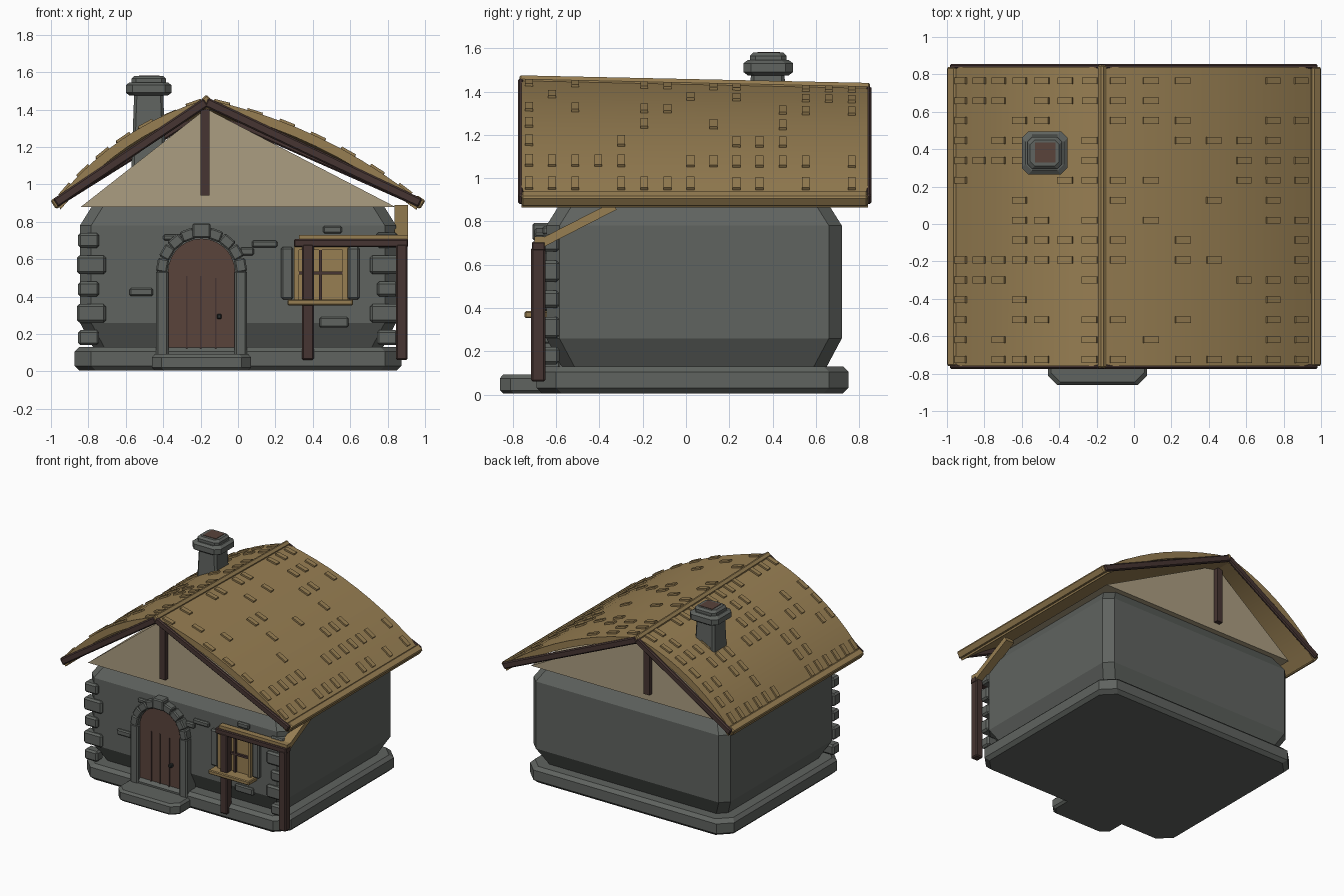
import bpy, bmesh, math, random
from mathutils import Vector, Matrix

random.seed(4)
if "Cube" in bpy.data.objects:
    bpy.data.objects.remove(bpy.data.objects["Cube"])


def material(name, r, g, b):
    m = bpy.data.materials.new(name)
    m.diffuse_color = (r, g, b, 1)
    m.use_nodes = True
    m.node_tree.nodes["Principled BSDF"].inputs["Base Color"].default_value = (r, g, b, 1)
    return m


STONE = material("grey stone", 0.115, 0.125, 0.115)
THATCH = material("golden wood", 0.31, 0.21, 0.085)
TIMBER = material("dark timber", 0.062, 0.036, 0.032)
DOOR = material("brown door", 0.1, 0.056, 0.044)
PLASTER = material("beige plaster", 0.41, 0.34, 0.22)
IRON = material("dark iron", 0.03, 0.035, 0.035)


def finish(name, bm, mat):
    bmesh.ops.recalc_face_normals(bm, faces=bm.faces)
    me = bpy.data.meshes.new(name)
    bm.to_mesh(me)
    bm.free()
    me.materials.append(mat)
    ob = bpy.data.objects.new(name, me)
    bpy.context.collection.objects.link(ob)
    return ob


def add_box(bm, matrix, bevel=0):
    new = bmesh.ops.create_cube(bm, size=1, matrix=matrix)["verts"]
    if bevel:
        edges = {e for v in new for e in v.link_edges}
        bmesh.ops.bevel(bm, geom=list(edges), offset=bevel, segments=1, affect='EDGES')


def boxes(name, mat, spans, bevel=0):
    """Boxes given as (x0, x1, y0, y1, z0, z1)."""
    bm = bmesh.new()
    for x0, x1, y0, y1, z0, z1 in spans:
        add_box(bm, Matrix.Translation(((x0 + x1) / 2, (y0 + y1) / 2, (z0 + z1) / 2))
                @ Matrix.Diagonal((x1 - x0, y1 - y0, z1 - z0, 1)), bevel)
    return finish(name, bm, mat)


def frame(centre, along, up, size):
    """Matrix for a box whose x axis runs along a direction."""
    x = along.normalized()
    y = up.cross(x).normalized()
    z = x.cross(y)
    rot = Matrix((x, y, z)).transposed().to_4x4()
    return Matrix.Translation(centre) @ rot @ Matrix.Diagonal((*size, 1))


def beam(name, mat, p, q, width, height, up=Vector((0, 0, 1)), bevel=0.008):
    p, q = Vector(p), Vector(q)
    bm = bmesh.new()
    add_box(bm, frame((p + q) / 2, q - p, up, ((q - p).length, width, height)), bevel)
    return finish(name, bm, mat)


def loft(name, mat, x0, x1, y0, y1, cut, rings):
    """Chamfered rectangle stacked through (height, inset) rings."""
    bm = bmesh.new()
    loops = []
    for z, d in rings:
        a, b, c, e = x0 + d, x1 - d, y0 + d, y1 - d
        pts = [(a + cut, c), (b - cut, c), (b, c + cut), (b, e - cut),
               (b - cut, e), (a + cut, e), (a, e - cut), (a, c + cut)]
        loops.append([bm.verts.new((x, y, z)) for x, y in pts])
    for lo, hi in zip(loops, loops[1:]):
        for i in range(8):
            j = (i + 1) % 8
            bm.faces.new((lo[i], lo[j], hi[j], hi[i]))
    bm.faces.new(loops[0])
    bm.faces.new(loops[-1])
    return finish(name, bm, mat)


def prism(name, mat, profile, y0, y1):
    """Outline in x and z, extruded along y."""
    bm = bmesh.new()
    face = bm.faces.new([bm.verts.new((x, y0, z)) for x, z in profile])
    out = bmesh.ops.extrude_face_region(bm, geom=[face])["geom"]
    bmesh.ops.translate(bm, verts=[g for g in out if isinstance(g, bmesh.types.BMVert)],
                        vec=(0, y1 - y0, 0))
    return finish(name, bm, mat)


# Foundation, walls, step
loft("foundation", STONE, -0.875, 0.875, -0.69, 0.75, 0.09,
     [(0.005, 0.025), (0.03, 0), (0.105, 0), (0.13, 0.025)])
loft("walls", STONE, -0.845, 0.845, -0.645, 0.72, 0.06,
     [(0.11, 0.08), (0.26, 0), (0.78, 0), (0.9, 0.075)])
loft("door_step", STONE, -0.46, 0.07, -0.86, -0.6, 0.05,
     [(0.005, 0.015), (0.02, 0), (0.075, 0), (0.092, 0.015)])

# Gables
RX = -0.17
prism("gables", PLASTER, [(-0.84, 0.88), (0.84, 0.88), (RX, 1.405)], -0.64, 0.7)
for label, y in (("front", -0.655), ("back", 0.715)):
    boxes(label + "_king_post", TIMBER, [(-0.2, -0.152, y - 0.02, y + 0.02, 0.94, 1.41)])

# Bowed roof slopes
Y0, Y1, EAVE = -0.76, 0.84, 0.9


def roof_point(side, t, y, lift=0.0):
    ridge = Vector((RX, y, 1.445 - 0.035 * (y - Y0) / (Y1 - Y0)))
    eave = Vector((side * 0.97, y, EAVE))
    d = (ridge - eave).normalized()
    normal = Vector((-d.z, 0, d.x)) * (1 if d.x > 0 else -1)
    return eave.lerp(ridge, t) + normal * (0.3 * t * (1 - t) + lift)


for side, label in ((-1, "right"), (1, "left")):
    bm = bmesh.new()
    n = 10
    ends = []
    for y in (Y0, Y1):
        line = [roof_point(side, i / n, y, 0.01) for i in range(n + 1)]
        line += [roof_point(side, i / n, y, -0.04) for i in range(n, -1, -1)]
        ends.append([bm.verts.new(p) for p in line])
    k = 2 * n + 2
    for i in range(k):
        j = (i + 1) % k
        bm.faces.new((ends[0][i], ends[0][j], ends[1][j], ends[1][i]))
    for e in ends:
        for i in range(n):
            bm.faces.new((e[i], e[i + 1], e[k - 2 - i], e[k - 1 - i]))
    roof = finish(label + "_roof_slope", bm, THATCH)
    for p in roof.data.polygons:
        p.use_smooth = abs(p.normal.y) < 0.5
    bpy.context.view_layer.objects.active = roof
    roof.select_set(True)
    bpy.ops.object.shade_smooth_by_angle(angle=math.radians(30))
    roof.select_set(False)

    # Scattered raised shingles
    bm = bmesh.new()
    for row in range(7):
        t = 0.08 + 0.143 * row
        for col in range(15):
            if random.random() < 0.55:
                y = -0.725 + 0.1065 * col
                along = roof_point(side, t + 0.02, y) - roof_point(side, t - 0.02, y)
                up = along.cross(Vector((0, 1, 0))) * -side
                up = up if up.z > 0 else -up
                add_box(bm, frame(roof_point(side, t, y, 0.013), along, up, (0.085, 0.036, 0.018)))
    finish(label + "_shingles", bm, THATCH)

    # Eave beam and dark verge boards
    beam(label + "_eave_beam", THATCH, (side * 0.965, Y0, 0.905), (side * 0.965, Y1, 0.905),
         0.055, 0.055, Vector((side * 0.55, 0, 0.83)))
    for end, y in (("front", Y0 - 0.003), ("back", Y1 + 0.003)):
        top = roof_point(side, 1, y)
        beam(f"{label}_{end}_verge_board", TIMBER, (side * 0.975, y, 0.9),
             (RX, y, top.z - 0.005), 0.026, 0.05)

beam("ridge_beam", THATCH, (RX, Y0 - 0.01, 1.452), (RX, Y1 + 0.01, 1.417), 0.04, 0.04,
     Vector((1, 0, 1)))

# Chimney
loft("chimney_shaft", STONE, -0.565, -0.39, 0.29, 0.465, 0.015, [(1.08, -0.005), (1.49, 0.01)])
loft("chimney_cap", STONE, -0.6, -0.355, 0.265, 0.495, 0.035,
     [(1.475, 0.02), (1.49, 0), (1.53, 0), (1.545, 0.02)])
loft("chimney_rim", STONE, -0.57, -0.385, 0.295, 0.465, 0.025,
     [(1.53, 0), (1.565, 0), (1.58, 0.015)])
boxes("chimney_opening", DOOR, [(-0.53, -0.42, 0.33, 0.435, 1.57, 1.583)])

# Arched door with plank grooves and handle
DX, SPRING, R = -0.195, 0.53, 0.18
arch = [(DX + R * math.cos(math.pi * i / 14), SPRING + R * math.sin(math.pi * i / 14))
        for i in range(15)]
prism("door", DOOR, [(DX - R, 0.09), (DX + R, 0.09)] + arch, -0.668, -0.6)
boxes("plank_grooves", TIMBER, [(x - 0.004, x + 0.004, -0.673, -0.66, 0.1, z)
                                for x, z in ((-0.275, 0.51), (-0.2, 0.51), (-0.12, 0.5))])
boxes("door_handle", IRON, [(-0.113, -0.087, -0.695, -0.66, 0.28, 0.308)], 0.006)

# Door jambs and arch stones
boxes("door_jambs", STONE, [(DX + s - 0.033, DX + s + 0.033, -0.7, -0.58, 0.08, 0.54)
                            for s in (-0.21, 0.21)], 0.01)
bm = bmesh.new()
for i in range(9):
    a = math.pi * (i + 0.5) / 9
    out = Vector((math.cos(a), 0, math.sin(a)))
    big = 0.02 if i == 4 else 0
    centre = Vector((DX, -0.645 - big / 2, SPRING)) + out * (0.212 + big / 2)
    add_box(bm, frame(centre, out, Vector((0, 1, 0)), (0.06 + big, 0.074 + big, 0.11)), 0.008)
finish("arch_stones", bm, STONE)

# Corner stones on the front
quoins = []
for i in range(5):
    inner, outer, h = (0.742, 0.855, 0.04) if i % 2 == 0 else (0.705, 0.862, 0.049)
    z = 0.18 + 0.13 * i
    for s in (-1, 1):
        x0, x1 = sorted((s * inner, s * outer))
        quoins.append((x0, x1, -0.668, -0.585, z - h, z + h))
boxes("corner_stones", STONE, quoins, 0.013)

# Loose stones set in the front wall
boxes("wall_stones", STONE, [(x0, x1, -0.663, -0.6, z0, z1) for x0, x1, z0, z1 in (
    (0.075, 0.21, 0.662, 0.7), (0.01, 0.085, 0.62, 0.662), (-0.58, -0.455, 0.402, 0.445),
    (0.455, 0.555, 0.738, 0.778), (0.435, 0.59, 0.235, 0.29), (-0.4, -0.29, 0.7, 0.732),
    (0.74, 0.85, 0.71, 0.742))], 0.008)

# Window
boxes("window_pane", THATCH, [(0.3, 0.59, -0.655, -0.6, 0.37, 0.68)])
boxes("window_frame", THATCH, [(0.3, 0.325, -0.68, -0.64, 0.38, 0.68),
                               (0.56, 0.585, -0.68, -0.64, 0.38, 0.68),
                               (0.3, 0.585, -0.68, -0.64, 0.65, 0.68)])
boxes("window_bars", TIMBER, [(0.433, 0.45, -0.672, -0.645, 0.38, 0.66),
                              (0.325, 0.56, -0.672, -0.645, 0.517, 0.533)])
boxes("window_sill", THATCH, [(0.265, 0.615, -0.745, -0.62, 0.353, 0.385)], 0.006)
boxes("window_jambs", STONE, [(0.23, 0.295, -0.672, -0.6, 0.385, 0.665),
                              (0.588, 0.65, -0.672, -0.6, 0.385, 0.665)], 0.01)

# Porch posts, beams and brace
boxes("porch_posts", TIMBER, [(x, x + 0.062, -0.715, -0.65, 0.06, 0.68)
                              for x in (0.343, 0.845)], 0.008)
boxes("porch_beam", TIMBER, [(0.3, 0.91, -0.712, -0.65, 0.665, 0.707)], 0.006)
boxes("porch_rail", THATCH, [(0.325, 0.91, -0.7, -0.655, 0.705, 0.73)])
beam("porch_brace", THATCH, (0.873, -0.69, 0.688), (0.873, -0.33, 0.872), 0.07, 0.04, bevel=0)
